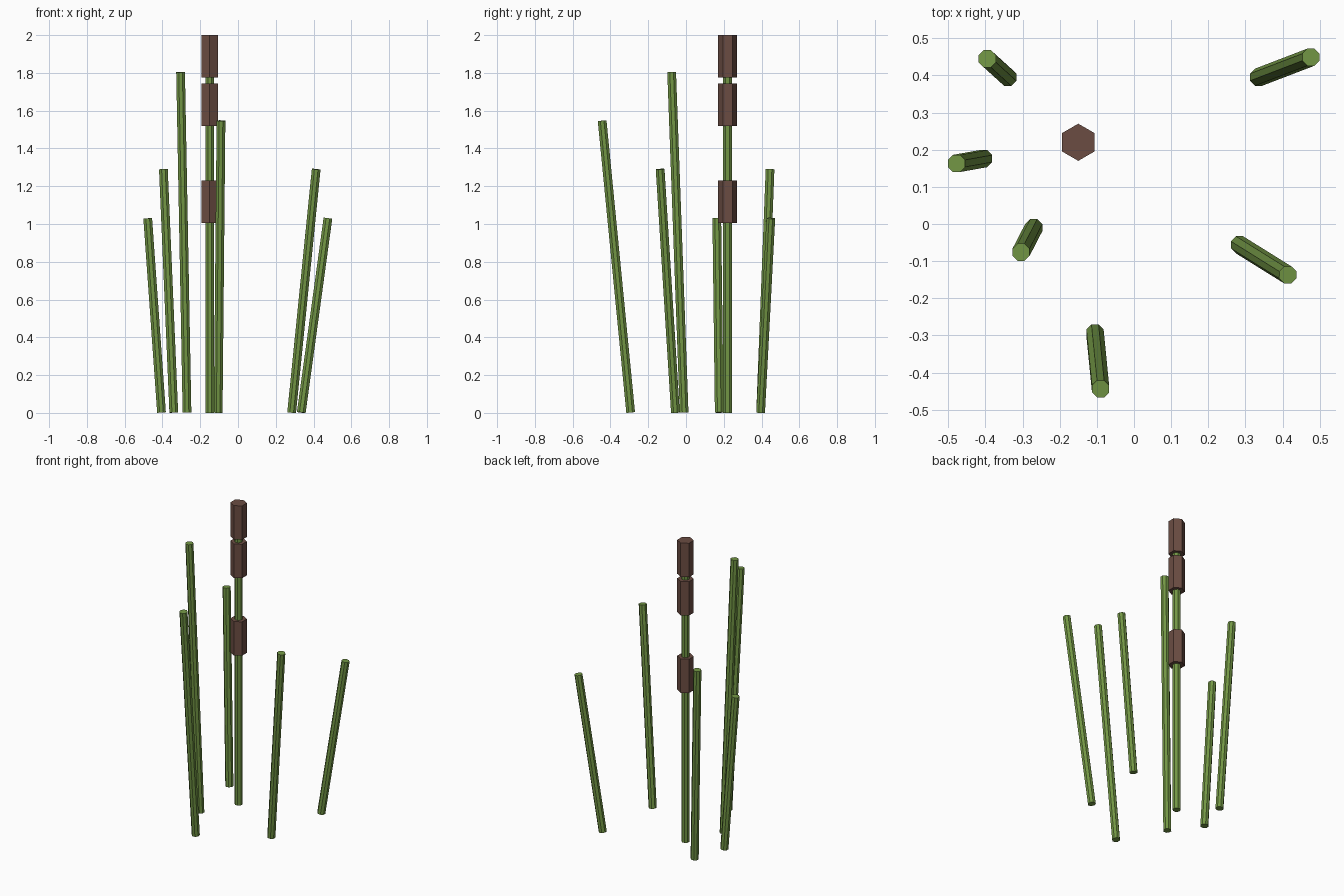
import bpy, math
from mathutils import Vector

cube = bpy.data.objects.get("Cube")
if cube:
    bpy.data.objects.remove(cube, do_unlink=True)


def make_material(name, srgb):
    color = [((c + 0.055) / 1.055) ** 2.4 for c in srgb] + [1]
    mat = bpy.data.materials.new(name)
    mat.use_nodes = True
    mat.diffuse_color = color
    mat.node_tree.nodes["Principled BSDF"].inputs["Base Color"].default_value = color
    return mat


green = make_material("reed green", (0.45, 0.59, 0.27))
brown = make_material("seed head brown", (0.42, 0.30, 0.26))


def rod(name, bottom, top, radius, sides, mat, turn=0.0):
    """Flat-shaded prism between two points."""
    a, b = Vector(bottom), Vector(top)
    axis = b - a
    bpy.ops.mesh.primitive_cylinder_add(vertices=sides, radius=radius, depth=axis.length)
    obj = bpy.context.object
    obj.name = name
    spin = Vector((0, 0, 1)).rotation_difference(axis)
    obj.rotation_euler = spin.to_euler()
    obj.location = (a + b) / 2
    for v in obj.data.vertices:
        x, y = v.co.x, v.co.y
        v.co.x = x * math.cos(turn) - y * math.sin(turn)
        v.co.y = x * math.sin(turn) + y * math.cos(turn)
    obj.data.materials.append(mat)
    return obj


# Leaning outer stalks: bottom x, y then top x, y, z
stalks = {
    "back_right_stalk": (-0.34, 0.395, -0.395, 0.445, 1.29),
    "back_left_stalk": (0.335, 0.395, 0.476, 0.449, 1.03),
    "right_stalk": (-0.405, 0.176, -0.478, 0.163, 1.03),
    "tall_stalk": (-0.27, -0.01, -0.304, -0.076, 1.804),
    "front_left_stalk": (0.284, -0.056, 0.414, -0.137, 1.29),
    "front_stalk": (-0.105, -0.293, -0.09, -0.444, 1.547),
}
for name, (x0, y0, x1, y1, height) in stalks.items():
    rod(name, (x0, y0, 0.002), (x1, y1, height), 0.025, 8, green, math.pi / 8)

# Upright centre stem with three hexagonal seed heads
CX, CY = -0.15, 0.22
rod("centre_stem", (CX, CY, 0), (CX, CY, 1.9), 0.025, 8, green, math.pi / 8)
heads = {"lower": (1.005, 1.23), "middle": (1.52, 1.745), "upper": (1.775, 2.0)}
for name, (z0, z1) in heads.items():
    rod(name + "_seed_head", (CX, CY, z0), (CX, CY, z1), 0.05, 6, brown)
